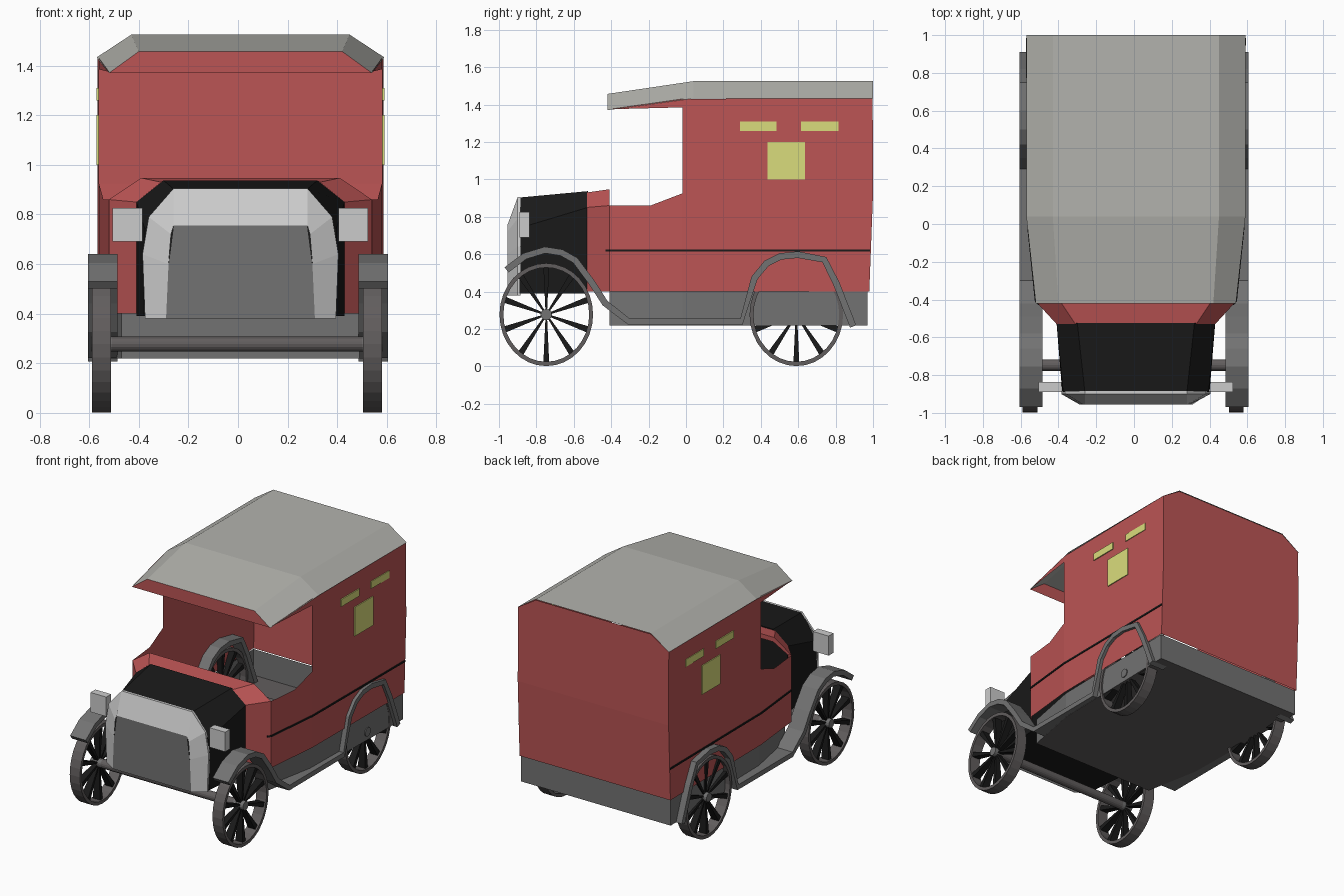
import bpy, bmesh, math

if "Cube" in bpy.data.objects:
    bpy.data.objects.remove(bpy.data.objects["Cube"])


def material(name, r, g, b):
    m = bpy.data.materials.new(name)
    m.diffuse_color = (r, g, b, 1)
    m.use_nodes = True
    m.node_tree.nodes["Principled BSDF"].inputs["Base Color"].default_value = m.diffuse_color
    return m


RED = material("red", 0.5, 0.09, 0.09)
BLACK = material("black", 0.01, 0.01, 0.01)
ROOF = material("roof_grey", 0.45, 0.45, 0.42)
DARK = material("dark_grey", 0.17, 0.17, 0.17)
TYRE = material("tyre_grey", 0.12, 0.11, 0.11)
CREAM = material("yellow", 0.7, 0.72, 0.2)
LIGHT = material("light_grey", 0.7, 0.7, 0.7)


def make(name, verts, faces, mat, fix=True):
    me = bpy.data.meshes.new(name)
    me.from_pydata(verts, [], faces)
    bm = bmesh.new()
    bm.from_mesh(me)
    bmesh.ops.remove_doubles(bm, verts=bm.verts, dist=0.0005)
    if fix:
        bmesh.ops.recalc_face_normals(bm, faces=bm.faces)
    bm.to_mesh(me)
    bm.free()
    me.materials.append(mat)
    ob = bpy.data.objects.new(name, me)
    bpy.context.collection.objects.link(ob)
    return ob


def loft(name, rings, mat, closed=True, cap0=False, cap1=False, loop=False):
    """Skin between rings of equal length."""
    n, k = len(rings[0]), len(rings)
    verts = [p for r in rings for p in r]
    faces = []
    for i in range(k if loop else k - 1):
        a, b = i * n, ((i + 1) % k) * n
        for j in range(n if closed else n - 1):
            q = (j + 1) % n
            faces.append((a + j, a + q, b + q, b + j))
    if cap0:
        faces.append(tuple(range(n)))
    if cap1:
        faces.append(tuple(range((k - 1) * n, k * n)))
    return make(name, verts, faces, mat)


def box(name, x0, x1, y0, y1, z0, z1, mat):
    rings = [[(x0, y, z0), (x1, y, z0), (x1, y, z1), (x0, y, z1)] for y in (y0, y1)]
    return loft(name, rings, mat, cap0=True, cap1=True)


def rod(name, x0, x1, y, z, r, mat, n=16):
    rings = [[(x, y + r * math.cos(t * math.tau / n), z + r * math.sin(t * math.tau / n))
              for t in range(n)] for x in (x0, x1)]
    return loft(name, rings, mat, cap0=True, cap1=True)


def arch(half, y, cx=0.01):
    """Symmetric section from right-hand (x, z) points listed bottom to top."""
    return [(cx + x, y, z) for x, z in half] + [(cx - x, y, z) for x, z in reversed(half)]


PLAN = [(-0.53, 0.42), (-0.41, 0.53), (-0.02, 0.57), (1.0, 0.577)]


def half_width(y):
    for (a, wa), (b, wb) in zip(PLAN, PLAN[1:]):
        if y <= b:
            return wa + (wb - wa) * (y - a) / (b - a)
    return PLAN[-1][1]


# body side panels, following the plan taper
panels = [
    [(-0.53, 0.4), (-0.41, 0.4), (-0.41, 0.86), (-0.53, 0.85)],
    [(-0.41, 0.4), (-0.19, 0.4), (-0.19, 0.86), (-0.41, 0.86)],
    [(-0.19, 0.4), (-0.02, 0.4), (-0.02, 0.925), (-0.19, 0.86)],
    [(-0.02, 0.4), (0.98, 0.4), (1.0, 0.925), (-0.02, 0.925)],
    [(-0.02, 0.925), (1.0, 0.925), (0.998, 1.435), (-0.02, 1.43)],
    [(-0.41, 1.375), (-0.02, 1.385), (-0.02, 1.43)],
]
for side, label in ((1, "right"), (-1, "left")):
    verts, faces = [], []
    for p in panels:
        faces.append(tuple(range(len(verts), len(verts) + len(p))))
        verts += [(0.01 + side * half_width(y), y, z) for y, z in p]
    make(label + "_body_side", verts, faces, RED)

    # dark seam line along the side
    ys = (-0.43, -0.41, -0.02, 0.985)
    loft(label + "_seam", [[(0.01 + side * (half_width(y) + d), y, z)
         for d, z in ((0, 0.614), (0.005, 0.614), (0.005, 0.626), (0, 0.626))] for y in ys],
         BLACK, cap0=True, cap1=True)

    # window and trim panels on the van side
    for i, (y0, y1, z0, z1) in enumerate(((0.29, 0.485, 1.26, 1.31),
                                          (0.615, 0.815, 1.26, 1.31),
                                          (0.435, 0.635, 1.0, 1.2))):
        xa, xb = sorted((0.01 + side * 0.57, 0.01 + side * 0.58))
        box(f"{label}_side_panel_{i}", xa, xb, y0, y1, z0, z1, CREAM)

    # headlight
    xa, xb = sorted((0.01 + side * 0.395, 0.01 + side * 0.515))
    box(label + "_headlight", xa, xb, -0.89, -0.837, 0.69, 0.825, LIGHT)

    # fender and running board as one bent strip
    path = [(-0.97, 0.53), (-0.87, 0.605), (-0.755, 0.64), (-0.66, 0.625), (-0.58, 0.58),
            (-0.49, 0.46), (-0.42, 0.35), (-0.3, 0.255), (0.29, 0.255), (0.35, 0.48),
            (0.42, 0.565), (0.5, 0.605), (0.6, 0.615), (0.75, 0.585), (0.82, 0.45), (0.91, 0.22)]
    rings = []
    for i, (y, z) in enumerate(path):
        (ya, za), (yb, zb) = path[max(i - 1, 0)], path[min(i + 1, len(path) - 1)]
        d = math.hypot(yb - ya, zb - za)
        ny, nz = (zb - za) / d * 0.035, -(yb - ya) / d * 0.035
        rings.append([(side * 0.485, y, z), (side * 0.605, y, z),
                      (side * 0.605, y + ny, z + nz), (side * 0.485, y + ny, z + nz)])
    loft(label + "_fender", rings, DARK, cap0=True, cap1=True)

# rear wall and its gable under the roof
w = 0.577
loft("rear_wall", [[(0.01 - x, y, z), (0.01 + x, y, z)] for x, y, z in
     ((w, 0.98, 0.4), (w, 1.0, 0.925), (w, 0.998, 1.435), (0.44, 0.998, 1.52))], RED, closed=False)

# cowl in front of the cab
loft("cowl", [arch([(0.42, 0.85), (0.32, 0.93)], -0.53),
              arch([(0.53, 0.86), (0.40, 0.947)], -0.41)], RED, closed=False)
make("cowl_rear_lip", arch([(0.53, 0.86), (0.40, 0.947)], -0.41)
     + arch([(0.50, 0.855), (0.39, 0.915)], -0.41),
     [(0, 1, 5, 4), (1, 2, 6, 5), (2, 3, 7, 6)], RED)

# roof shell with dropped front visor
front = [(0.53, 1.37), (0.41, 1.457)]
rear = [(0.58, 1.433), (0.44, 1.525)]
loft("roof", [arch(front, -0.42), arch(rear, 0.04), arch(rear, 1.0)], ROOF, closed=False)
make("visor_front", arch(front, -0.415), [(0, 1, 2, 3)], RED)

# hood
loft("hood", [arch([(0.42, 0.39), (0.42, 0.85), (0.31, 0.937)], -0.525),
              arch([(0.39, 0.39), (0.385, 0.74), (0.27, 0.903)], -0.89)],
     BLACK, cap0=True, cap1=True)

# radiator surround and grille
grille = [(0.30, 0.38), (0.29, 0.6), (0.27, 0.755)]
outer = [(0.385, 0.38), (0.395, 0.64), (0.37, 0.79), (0.27, 0.905)]
loft("radiator_surround", [arch(outer, -0.885), arch(outer, -0.9),
     arch([(0.30, 0.38), (0.29, 0.6), (0.28, 0.72), (0.27, 0.755)], -0.955)], LIGHT)
make("radiator_grille", arch(grille, -0.955), [tuple(range(6))], DARK)

# skirt with floor, open to the cab
plan = [(0.48, -0.41), (0.555, -0.02), (0.572, 0.97)]
ring = [(0.01 + x, y) for x, y in plan] + [(0.01 - x, y) for x, y in reversed(plan)]
loft("skirt", [[(x, y, z) for x, y in ring] for z in (0.22, 0.4)], DARK)
make("floor", [(x, y, 0.22) for x, y in ring], [tuple(range(6))], TYRE)


# wheels: rim, tapered spokes and hub
def wheel(name, cx, cy):
    cz, n, sy = 0.277, 32, 0.91
    prof = [(-0.039, 0.275), (0.039, 0.275), (0.039, 0.252), (-0.039, 0.252)]
    rings = [[(cx + x, cy + sy * r * math.cos(i * math.tau / n), cz + r * math.sin(i * math.tau / n))
              for x, r in prof] for i in range(n)]
    loft(name + "_rim", rings, TYRE, loop=True)
    verts, faces = [], []
    for s in range(10):
        a = math.radians(18 + 36 * s)
        c, d = math.cos(a), math.sin(a)
        b = len(verts)
        for r, h, t in ((0.02, 0.005, 0.015), (0.256, 0.017, 0.028)):
            for u, v in ((-h, -t), (h, -t), (h, t), (-h, t)):
                verts.append((cx + v, cy + sy * (r * c - u * d), cz + r * d + u * c))
        faces += [(b + j, b + (j + 1) % 4, b + 4 + (j + 1) % 4, b + 4 + j) for j in range(4)]
    make(name + "_spokes", verts, faces, BLACK)
    rod(name + "_hub", cx - 0.04, cx + 0.04, cy, cz, 0.03, DARK)


for label, y in (("front", -0.747), ("rear", 0.59)):
    wheel(label + "_right_wheel", 0.542, y)
    wheel(label + "_left_wheel", -0.55, y)
    rod(label + "_axle", -0.55, 0.542, y, 0.277, 0.03, TYRE)
